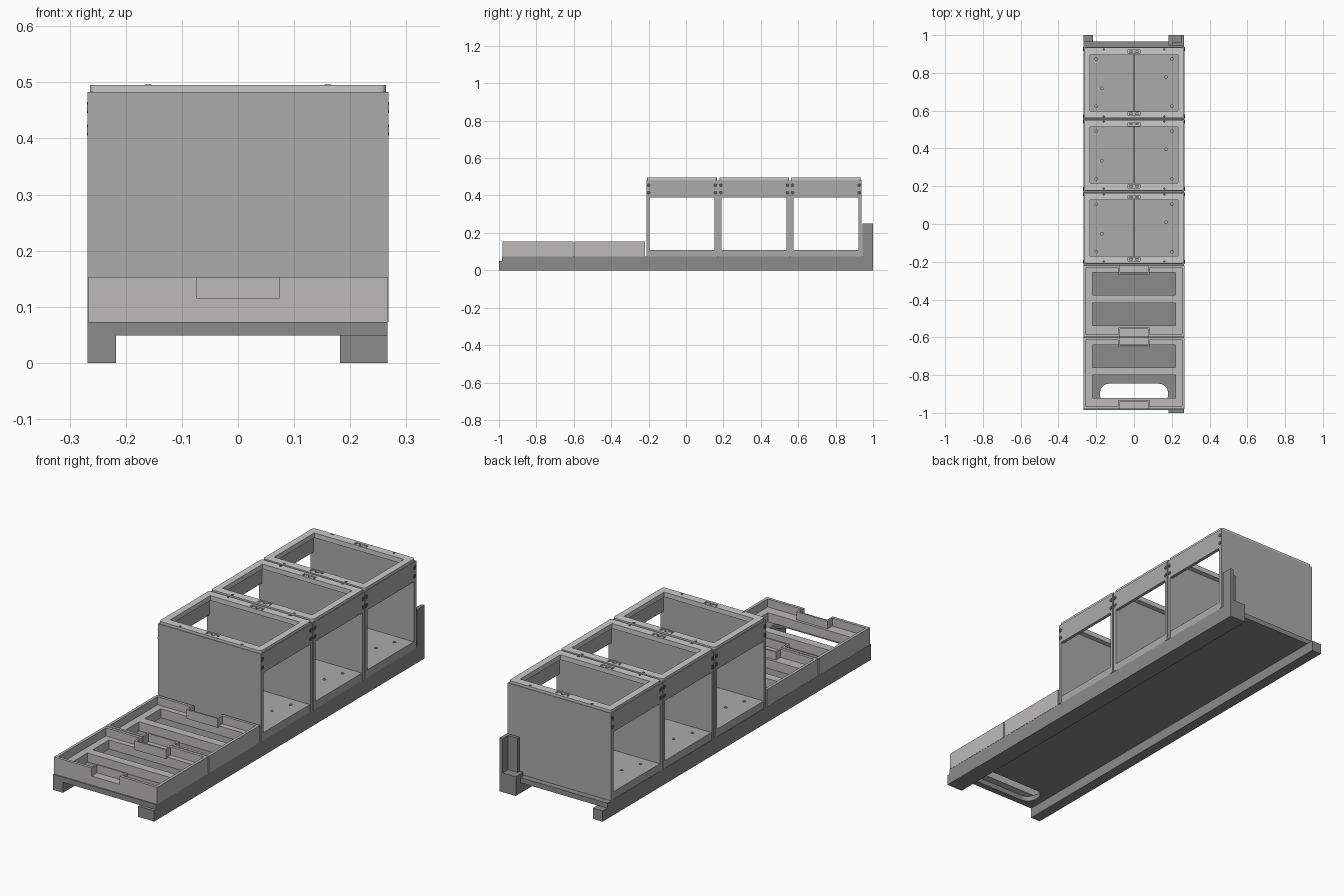
import bpy, bmesh, math
from mathutils import Matrix, Vector

if "Cube" in bpy.data.objects:
    bpy.data.objects.remove(bpy.data.objects["Cube"])


def material(name, r, g, b):
    m = bpy.data.materials.new(name)
    m.diffuse_color = (r, g, b, 1)
    m.use_nodes = True
    m.node_tree.nodes["Principled BSDF"].inputs["Base Color"].default_value = m.diffuse_color
    return m


DARK = material("dark_grey", 0.26, 0.26, 0.26)
TRAY = material("warm_grey", 0.51, 0.49, 0.49)
WALL = material("mid_grey", 0.41, 0.41, 0.41)
FRAME = material("light_grey", 0.8, 0.8, 0.8)
BLACK = material("screw_black", 0.08, 0.08, 0.08)


def add_box(bm, x0, x1, y0, y1, z0, z1):
    m = Matrix.Translation(((x0 + x1) / 2, (y0 + y1) / 2, (z0 + z1) / 2))
    bmesh.ops.create_cube(bm, size=1, matrix=m @ Matrix.Diagonal((x1 - x0, y1 - y0, z1 - z0, 1)))


def add_cyl(bm, centre, r, depth, axis='Z'):
    rot = Matrix.Rotation(math.pi / 2, 4, 'Y') if axis == 'X' else Matrix()
    bmesh.ops.create_cone(bm, cap_ends=True, segments=16, radius1=r, radius2=r, depth=depth,
                          matrix=Matrix.Translation(centre) @ rot)


def finish(name, bm, mat):
    me = bpy.data.meshes.new(name)
    bm.to_mesh(me)
    bm.free()
    if mat:
        me.materials.append(mat)
    ob = bpy.data.objects.new(name, me)
    bpy.context.collection.objects.link(ob)
    return ob


def boxes(name, mat, *dims):
    bm = bmesh.new()
    for d in dims:
        add_box(bm, *d)
    return finish(name, bm, mat)


def prism(name, mat, pts, z0, z1):
    bm = bmesh.new()
    f = bm.faces.new([bm.verts.new((x, y, z0)) for x, y in pts])
    top = bmesh.ops.extrude_face_region(bm, geom=[f])['geom']
    bmesh.ops.translate(bm, verts=[v for v in top if isinstance(v, bmesh.types.BMVert)],
                        vec=Vector((0, 0, z1 - z0)))
    bmesh.ops.recalc_face_normals(bm, faces=bm.faces)
    return finish(name, bm, mat)


def cut(ob, cutter):
    # Cutters share the part's material so cut faces keep its colour
    cutter.data.materials.clear()
    cutter.data.materials.append(ob.data.materials[0])
    mod = ob.modifiers.new("cut", 'BOOLEAN')
    mod.operation = 'DIFFERENCE'
    mod.solver = 'EXACT'
    mod.object = cutter
    cutter.hide_render = True
    cutter.hide_viewport = True
    cutter.display_type = 'WIRE'


def round_rect(x0, x1, y0, y1, r, n=6):
    pts = []
    for i, (cx, cy) in enumerate(((x1 - r, y1 - r), (x0 + r, y1 - r),
                                  (x0 + r, y0 + r), (x1 - r, y0 + r))):
        for k in range(n + 1):
            a = math.pi / 2 * (i + k / n)
            pts.append((cx + r * math.cos(a), cy + r * math.sin(a)))
    return pts


# Base: deck with a rounded hand slot, and two long rails
deck = boxes("base_deck", DARK, (-0.268, 0.266, -0.985, 0.965, 0.049, 0.073))
cut(deck, prism("hand_slot_cutter", None, round_rect(-0.18, 0.18, -0.955, -0.845, 0.05), 0, 0.2))
boxes("left_rail", DARK, (-0.268, -0.217, -0.985, 1.0, 0, 0.05))
boxes("right_rail", DARK, (0.182, 0.266, -1.0, 1.0, 0, 0.05))

# Rear corner foot and angle post
boxes("rear_foot", DARK, (0.182, 0.266, 0.945, 1.0, 0.05, 0.09))
prism("rear_post", DARK, [(0.2, 0.945), (0.266, 0.945), (0.266, 1.0), (0.25, 1.0),
                          (0.25, 0.96), (0.2, 0.96)], 0.09, 0.25)

# Low trays: slotted floor, rim walls and an outward-facing grip pocket at each end
for i, y0 in enumerate((-0.98, -0.597)):
    y1, n = y0 + 0.378, i + 1
    tray = boxes(f"tray_{n}", TRAY, (-0.267, 0.267, y0, y1, 0.073, 0.153))
    cut(tray, boxes(f"tray_cavity_cutter_{n}", None,
                    (-0.254, 0.254, y0 + 0.013, y1 - 0.013, 0.115, 0.2)))
    cut(tray, boxes(f"tray_slot_cutter_{n}", None,
                    (-0.22, 0.22, y0 + 0.06, y0 + 0.18, 0.05, 0.2),
                    (-0.22, 0.22, y0 + 0.22, y0 + 0.34, 0.05, 0.2)))
    cut(tray, boxes(f"tray_notch_cutter_{n}", None,
                    (-0.073, 0.073, y0 - 0.02, y0 + 0.03, 0.115, 0.2),
                    (-0.073, 0.073, y1 - 0.03, y1 + 0.02, 0.115, 0.2)))
    for end, y, d in (("front", y0, 1), ("back", y1, -1)):
        ya, yb = sorted((y + d * 0.005, y + d * 0.048))
        wa, wb = sorted((y + d * 0.04, y + d * 0.048))
        boxes(f"tray_{n}_{end}_grip_pocket", TRAY,
              (-0.081, -0.073, ya, yb, 0.11, 0.1525), (0.073, 0.081, ya, yb, 0.11, 0.1525),
              (-0.073, 0.073, wa, wb, 0.11, 0.1525))

# Tall bays: floor, end walls, upper side bands and a top frame
for i, y0 in enumerate((-0.211, 0.175, 0.558)):
    y1, n = y0 + 0.379, i + 1
    floor = boxes(f"bay_{n}_floor", WALL, (-0.266, 0.266, y0 + 0.016, y1 - 0.016, 0.073, 0.108))
    bm = bmesh.new()
    for x, y in ((-0.2, 0.065), (0.2, 0.065), (-0.2, 0.315), (0.2, 0.315),
                 (-0.17, 0.16), (0.17, 0.22)):
        add_cyl(bm, (x, y0 + y, 0.108), 0.007, 0.03)
    add_box(bm, -0.002, 0.002, y0, y1, 0.1, 0.13)
    cut(floor, finish(f"bay_{n}_floor_cutter", bm, None))

    boxes(f"bay_{n}_front_wall", WALL, (-0.268, 0.268, y0, y0 + 0.016, 0.073, 0.483))
    boxes(f"bay_{n}_back_wall", WALL, (-0.268, 0.268, y1 - 0.016, y1, 0.073, 0.483))
    for s, side in ((-1, "left"), (1, "right")):
        xa, xb = sorted((s * 0.268, s * 0.253))
        boxes(f"bay_{n}_{side}_band", WALL, (xa, xb, y0 + 0.016, y1 - 0.016, 0.39, 0.483))
        bm = bmesh.new()
        for y in (y0 + 0.011, y1 - 0.011):
            for z in (0.415, 0.455):
                add_cyl(bm, (s * 0.2675, y, z), 0.01, 0.003, 'X')
        finish(f"bay_{n}_{side}_screws", bm, BLACK)

    frame = prism(f"bay_{n}_top_frame", FRAME,
                  round_rect(-0.264, 0.264, y0 + 0.003, y1 - 0.003, 0.012), 0.472, 0.495)
    bm = bmesh.new()
    add_box(bm, -0.232, 0.232, y0 + 0.041, y1 - 0.041, 0.4, 0.6)
    screws = bmesh.new()
    for y, d in ((y0, 1), (y1, -1)):
        ya, yb = sorted((y + d * 0.016, y + d * 0.034))
        add_box(bm, -0.032, 0.032, ya, yb, 0.483, 0.6)
        for x in (-0.16, 0.16):
            add_cyl(screws, (x, y + d * 0.012, 0.4945), 0.006, 0.003)
    cut(frame, finish(f"bay_{n}_frame_cutter", bm, None))
    finish(f"bay_{n}_top_screws", screws, BLACK)
    # Latch pads set in the frame recesses
    boxes(f"bay_{n}_latches", WALL,
          *[(x - 0.009, x + 0.009, y - 0.006, y + 0.006, 0.483, 0.493)
            for x in (-0.016, 0.016) for y in (y0 + 0.025, y1 - 0.025)])
